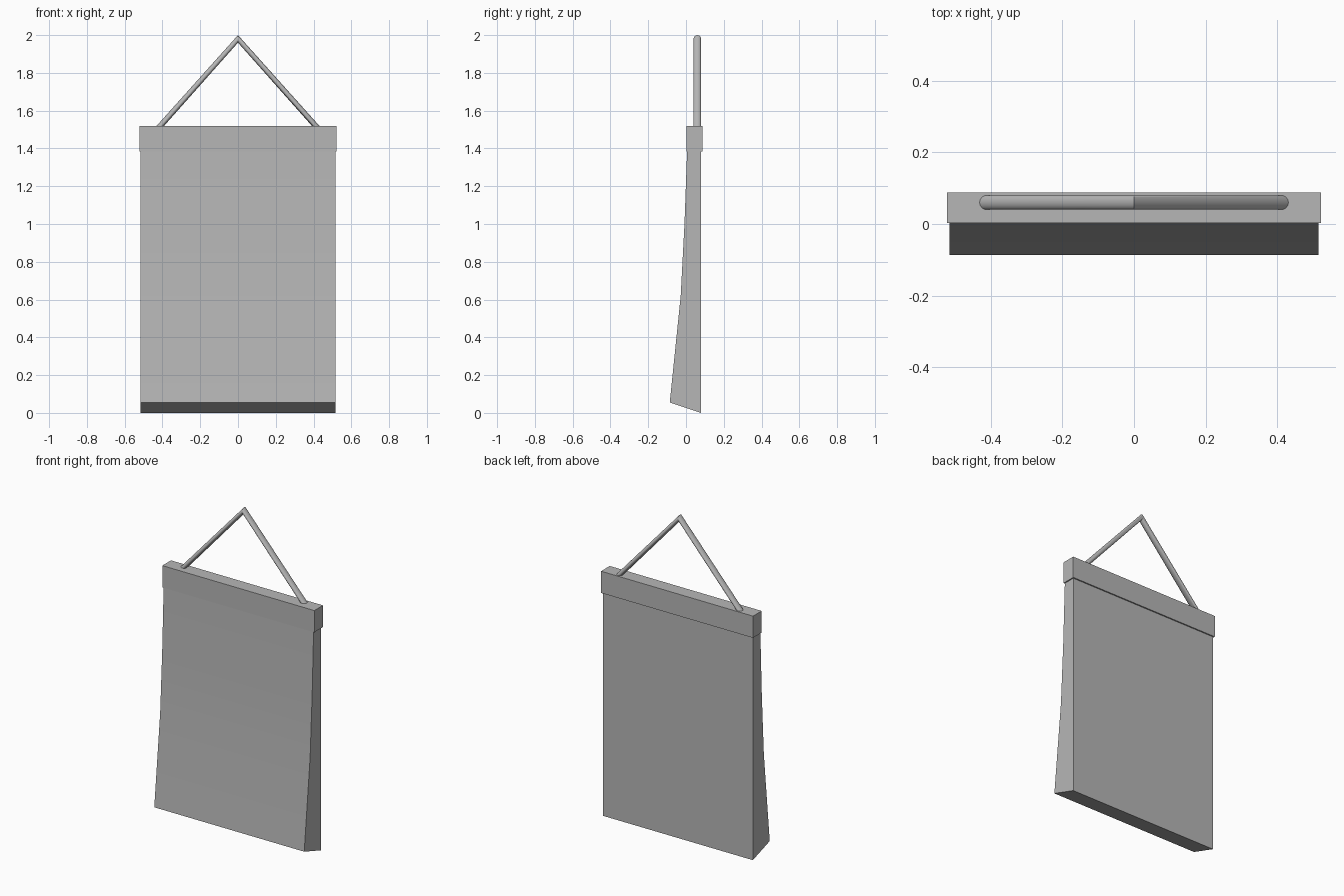
import bpy, bmesh, math

if "Cube" in bpy.data.objects:
    bpy.data.objects.remove(bpy.data.objects["Cube"])

grey = bpy.data.materials.new("light_grey")
grey.diffuse_color = (0.47, 0.47, 0.47, 1)
grey.use_nodes = True
grey.node_tree.nodes["Principled BSDF"].inputs["Base Color"].default_value = grey.diffuse_color


def finish(name, bm, angle=None):
    bmesh.ops.recalc_face_normals(bm, faces=bm.faces)
    mesh = bpy.data.meshes.new(name)
    bm.to_mesh(mesh)
    bm.free()
    mesh.materials.append(grey)
    obj = bpy.data.objects.new(name, mesh)
    bpy.context.collection.objects.link(obj)
    if angle:
        bpy.context.view_layer.objects.active = obj
        obj.select_set(True)
        bpy.ops.object.shade_smooth_by_angle(angle=math.radians(angle))
        obj.select_set(False)
    return obj


def loft(rings, closed_ends=True):
    """Skin a list of equal-sized rings of points."""
    bm = bmesh.new()
    rows = [[bm.verts.new(p) for p in ring] for ring in rings]
    n = len(rows[0])
    for a, b in zip(rows, rows[1:]):
        for i in range(n):
            j = (i + 1) % n
            bm.faces.new((a[i], a[j], b[j], b[i]))
    if closed_ends:
        bm.faces.new(rows[0])
        bm.faces.new(rows[-1])
    return bm


# Page stack: side profile (y, z) with a front that flares towards the bottom
profile = [(0.08, 0.0), (-0.086, 0.055), (-0.028, 0.62), (-0.008, 1.0),
           (0.006, 1.39), (0.08, 1.39)]
finish("page_stack", loft([[(x, y, z) for y, z in profile] for x in (-0.515, 0.515)]), 30)

# Binding strip across the top
strip = [(0.003, 1.385), (0.088, 1.385), (0.088, 1.52), (0.003, 1.52)]
finish("binding_strip", loft([[(x, y, z) for y, z in strip] for x in (-0.522, 0.522)]))

# Hanging cord: mitred tube, flat rings at the feet and an upright ring at the peak
SIDES, R = 16, 0.02
turns = [2 * math.pi * i / SIDES for i in range(SIDES)]
left = [(-0.415 - R * math.cos(t), 0.06 + R * math.sin(t), 1.515) for t in turns]
peak = [(0, 0.06 + R * math.sin(t), 1.98 + R * math.cos(t)) for t in turns]
right = [(-x, y, z) for x, y, z in left]
finish("hanging_cord", loft([left, peak, right]), 60)
